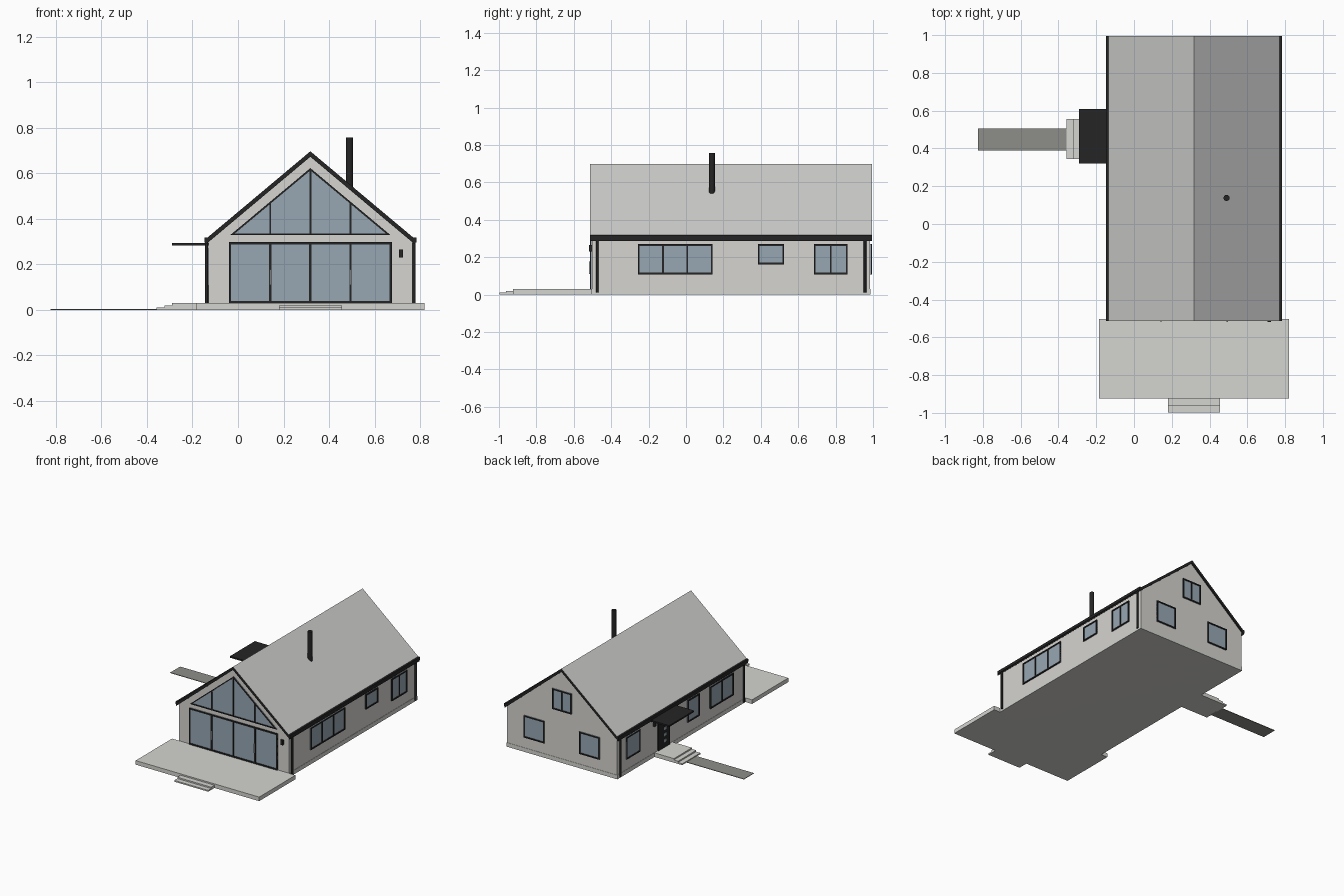
import bpy, bmesh
from mathutils import Vector

cube = bpy.data.objects.get("Cube")
if cube:
    bpy.data.objects.remove(cube, do_unlink=True)


def material(name, r, g, b):
    m = bpy.data.materials.new(name)
    m.use_nodes = True
    m.diffuse_color = (r, g, b, 1)
    m.node_tree.nodes["Principled BSDF"].inputs["Base Color"].default_value = (r, g, b, 1)
    return m


PLASTER = material("plaster", 0.67, 0.66, 0.63)
CONCRETE = material("concrete", 0.66, 0.66, 0.63)
ROOFING = material("roofing", 0.61, 0.61, 0.60)
DARK = material("dark_metal", 0.018, 0.018, 0.018)
GLASS = material("glass", 0.31, 0.39, 0.45)
PAVING = material("paving", 0.27, 0.27, 0.25)
STEEL = material("steel", 0.5, 0.5, 0.5)

# Main dimensions of the house
CX, HALF = 0.318, 0.448
FRONT, BACK = -0.503, 0.985
RIDGE, SLOPE = 0.697, 0.838
PLANES = {"front": FRONT, "back": BACK, "right": CX + HALF, "left": CX - HALF}


def finish(bm, name, *mats):
    bmesh.ops.recalc_face_normals(bm, faces=bm.faces)
    mesh = bpy.data.meshes.new(name)
    bm.to_mesh(mesh)
    bm.free()
    for m in mats:
        mesh.materials.append(m)
    obj = bpy.data.objects.new(name, mesh)
    bpy.context.collection.objects.link(obj)
    return obj


def add_box(bm, a, b):
    a, b = Vector(a), Vector(b)
    verts = bmesh.ops.create_cube(bm, size=1)["verts"]
    for v in verts:
        v.co = Vector([(a[i] + b[i]) / 2 + v.co[i] * abs(b[i] - a[i]) for i in range(3)])


def box(name, a, b, mat):
    bm = bmesh.new()
    add_box(bm, a, b)
    return finish(bm, name, mat)


def add_prism(bm, points, y0, y1):
    """Extrude an x-z outline along y."""
    face = bm.faces.new([bm.verts.new((x, y0, z)) for x, z in points])
    new = bmesh.ops.extrude_face_region(bm, geom=[face])["geom"]
    for v in new:
        if isinstance(v, bmesh.types.BMVert):
            v.co.y = y1


def cylinder(name, x, y, z0, z1, radius, sides):
    bm = bmesh.new()
    bmesh.ops.create_cone(bm, cap_ends=True, segments=sides, radius1=radius,
                          radius2=radius, depth=z1 - z0)
    bmesh.ops.translate(bm, verts=bm.verts, vec=(x, y, (z0 + z1) / 2))
    for f in bm.faces:
        f.smooth = abs(f.normal.z) < 0.5
    obj = finish(bm, name, DARK)
    for e in obj.data.edges:
        e.use_edge_sharp = abs(obj.data.vertices[e.vertices[0]].co.z
                               - obj.data.vertices[e.vertices[1]].co.z) < 1e-5
    return obj


def on_wall(side, u, depth, z):
    """Point on a wall: u along it, depth outwards."""
    out = PLANES[side] + (depth if side in ("back", "right") else -depth)
    return (u, out, z) if side in ("front", "back") else (out, u, z)


def wall_box(bm, side, u0, u1, z0, z1, d):
    add_box(bm, on_wall(side, u0, -0.003, z0), on_wall(side, u1, d, z1))


def window(name, side, u0, u1, z0, z1, panes=1, t=0.009):
    bm = bmesh.new()
    wall_box(bm, side, u0, u1, z0, z1, 0.004)
    finish(bm, name + "_glass", GLASS)
    bm = bmesh.new()
    wall_box(bm, side, u0, u1, z0, z0 + t, 0.009)
    wall_box(bm, side, u0, u1, z1 - t, z1, 0.009)
    for i in range(panes + 1):
        u = u0 + t / 2 + (u1 - u0 - t) * i / panes
        wall_box(bm, side, u - t / 2, u + t / 2, z0 + t, z1 - t, 0.009)
    finish(bm, name + "_frame", DARK)


def roof_z(x, drop=0.0):
    return RIDGE - drop - SLOPE * abs(x - CX)


# House body and plinth
bm = bmesh.new()
l, r = CX - HALF, CX + HALF
add_prism(bm, [(l, 0), (r, 0), (r, roof_z(r, 0.015)), (CX, RIDGE - 0.015),
               (l, roof_z(l, 0.015))], FRONT, BACK)
finish(bm, "house_walls", PLASTER)
box("plinth", (l - 0.002, FRONT - 0.002, 0), (r + 0.002, BACK + 0.002, 0.03), CONCRETE)

# Roof: pale covering on a dark edge
bm = bmesh.new()
e0, e1 = CX - 0.462, CX + 0.462
add_prism(bm, [(e0, roof_z(e0)), (CX, RIDGE), (e1, roof_z(e1)), (e1, roof_z(e1, 0.024)),
               (CX, RIDGE - 0.024), (e0, roof_z(e0, 0.024))], -0.513, 0.995)
roof = finish(bm, "roof", DARK, ROOFING)
for p in roof.data.polygons:
    p.material_index = int(p.normal.z > 0.3)

# Gutters and downpipes
for label, s in (("left", 1), ("right", -1)):
    box(label + "_gutter", (CX + s * 0.452, -0.513, 0.297), (CX + s * 0.466, 0.995, 0.318), DARK)
    for end, y in (("front", -0.475), ("back", 0.957)):
        cylinder(f"{end}_{label}_downpipe", CX + s * 0.456, y, 0.012, 0.3, 0.007, 12)

# Chimney flue
cylinder("chimney", 0.49, 0.138, 0.53, 0.757, 0.016, 24)

# Front glazing: sliding doors below, gable window above
window("terrace_doors", "front", -0.04, 0.676, 0.03, 0.298, 4, 0.01)
for i, u in enumerate((0.142, 0.494)):
    bm = bmesh.new()
    wall_box(bm, "front", u - 0.003, u + 0.003, 0.11, 0.178, 0.016)
    finish(bm, f"door_handle_{i}", STEEL)

base, top, w, t = 0.329, 0.623, 0.352, 0.01
bm = bmesh.new()
add_prism(bm, [(CX - w, base), (CX + w, base), (CX, top)], FRONT + 0.003, FRONT - 0.004)
finish(bm, "gable_glass", GLASS)
bm = bmesh.new()
y0, y1 = FRONT + 0.003, FRONT - 0.009
for s in (-1, 1):
    add_prism(bm, [(CX + s * w, base), (CX, top), (CX, top - t),
                   (CX + s * (w - 0.012), base)], y0, y1)
add_box(bm, (CX - w + 0.01, y0, base), (CX + w - 0.01, y1, base + 0.007))
for u in (0.142, CX, 0.494):
    add_box(bm, (u - 0.004, y0, base),
            (u + 0.004, y1, top - 0.008 - abs(u - CX) * (top - base) / w))
finish(bm, "gable_frame", DARK)

# Side and back windows
LOW, HIGH = 0.108, 0.27
window("living_window", "right", -0.257, 0.142, LOW, HIGH, 3)
window("small_window", "right", 0.384, 0.525, 0.162, HIGH)
window("bedroom_window", "right", 0.684, 0.864, LOW, HIGH, 2)
window("hall_window", "left", 0.725, 0.885, LOW, HIGH)
window("study_window", "left", 0.035, 0.175, LOW, HIGH)
window("kitchen_window", "left", -0.36, -0.09, LOW, HIGH, 2)
window("back_window_a", "back", 0.01, 0.175, LOW, HIGH)
window("back_window_b", "back", 0.46, 0.625, LOW, HIGH)
window("attic_window", "back", 0.24, 0.396, 0.38, 0.53, 2)

# Entrance door with glazed slots, canopy and landing
bm = bmesh.new()
wall_box(bm, "left", 0.385, 0.515, 0.03, 0.27, 0.008)
finish(bm, "entrance_door", DARK)
for i in range(4):
    bm = bmesh.new()
    z = 0.07 + i * 0.045
    wall_box(bm, "left", 0.425, 0.455, z, z + 0.02, 0.01)
    finish(bm, f"door_light_{i}", GLASS)
box("entrance_canopy", (-0.29, 0.32, 0.283), (l, 0.61, 0.294), DARK)
for i in range(3):
    box(f"entrance_step_{i}", (-0.358 + i * 0.034, 0.345, 0), (l, 0.555, 0.01 * (i + 1)), CONCRETE)
box("garden_path", (-0.825, 0.39, 0), (-0.35, 0.505, 0.004), PAVING)

# Wall lamps
for name, side, u in (("terrace_lamp", "front", 0.717), ("entrance_lamp", "left", 0.56)):
    bm = bmesh.new()
    wall_box(bm, side, u - 0.009, u + 0.009, 0.23, 0.265, 0.016)
    finish(bm, name, DARK)

# Terrace and its steps
box("terrace", (-0.185, -0.925, 0), (0.82, FRONT, 0.03), CONCRETE)
for i in range(2):
    box(f"terrace_step_{i}", (0.18, -0.998 + i * 0.035, 0), (0.456, -0.92, 0.01 * (i + 1)), CONCRETE)
